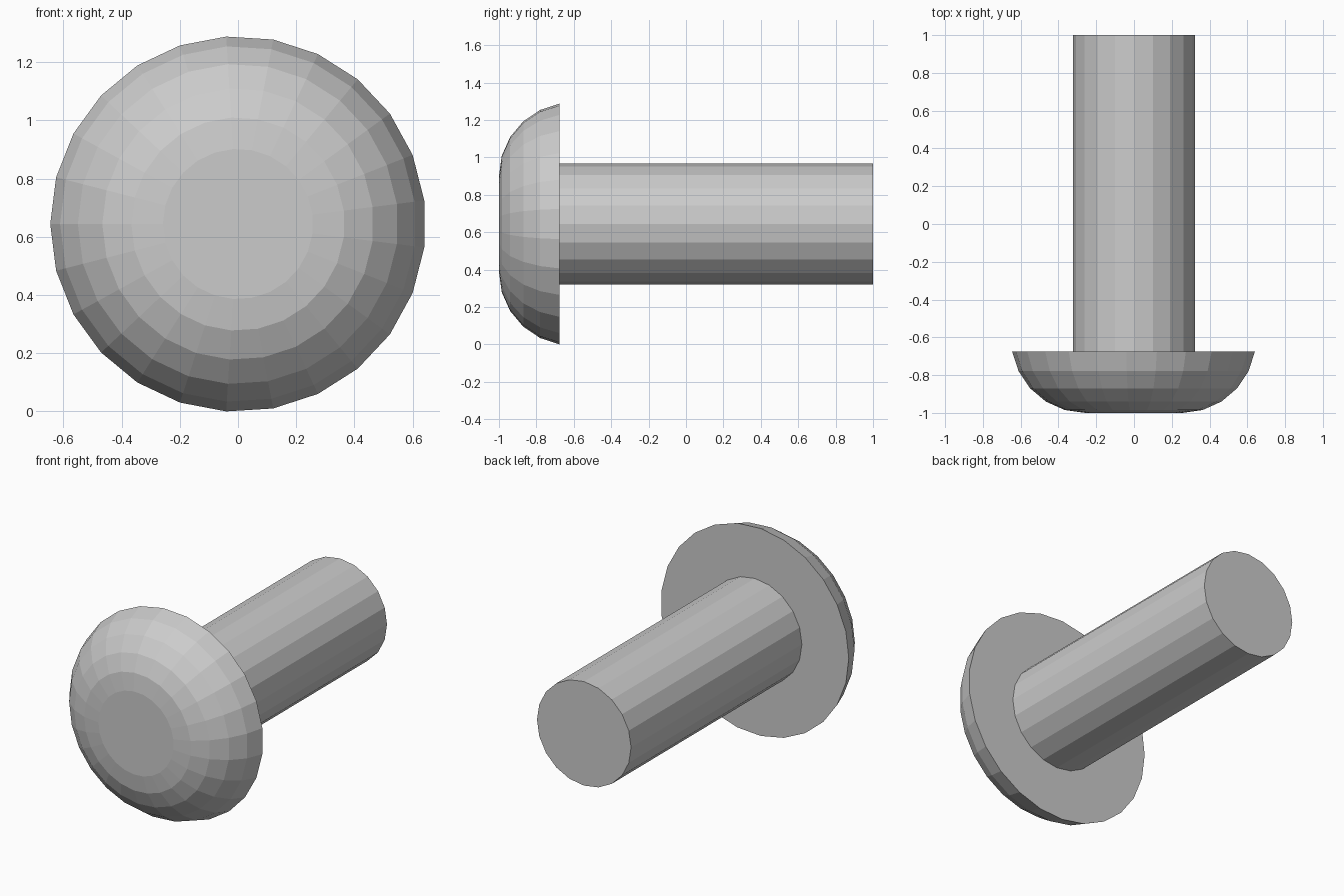
import bpy, bmesh
from math import pi, sin, cos, radians

if "Cube" in bpy.data.objects:
    bpy.data.objects.remove(bpy.data.objects["Cube"])

AXIS_Z = 0.644


def lathe(name, profile, sides, phase):
    """Closed solid around the y axis from (radius, y) rings, with flat n-gon caps."""
    bm = bmesh.new()
    rings = []
    for r, y in profile:
        angles = [phase + 2 * pi * i / sides for i in range(sides)]
        rings.append([bm.verts.new((r * cos(a), y, AXIS_Z + r * sin(a))) for a in angles])
    for a, b in zip(rings, rings[1:]):
        for i in range(sides):
            j = (i + 1) % sides
            bm.faces.new((a[i], a[j], b[j], b[i]))
    bm.faces.new(rings[0])
    bm.faces.new(rings[-1])
    bmesh.ops.recalc_face_normals(bm, faces=bm.faces)
    mesh = bpy.data.meshes.new(name)
    bm.to_mesh(mesh)
    bm.free()
    obj = bpy.data.objects.new(name, mesh)
    bpy.context.collection.objects.link(obj)
    return obj


# Rounded head: flat front disc with a five-segment curved rim
FACE_R, ROUND = 0.258, 0.393
rim = []
for k in range(6):
    t = radians(10 + 16 * k)
    rim.append((FACE_R + ROUND * cos(t), -1 + ROUND - ROUND * sin(t)))
lathe("head", rim, 25, pi)

# Straight shank, from the back of the head to the flat tip
lathe("shank", [(0.323, rim[0][1]), (0.323, 1.0)], 20, 0)
